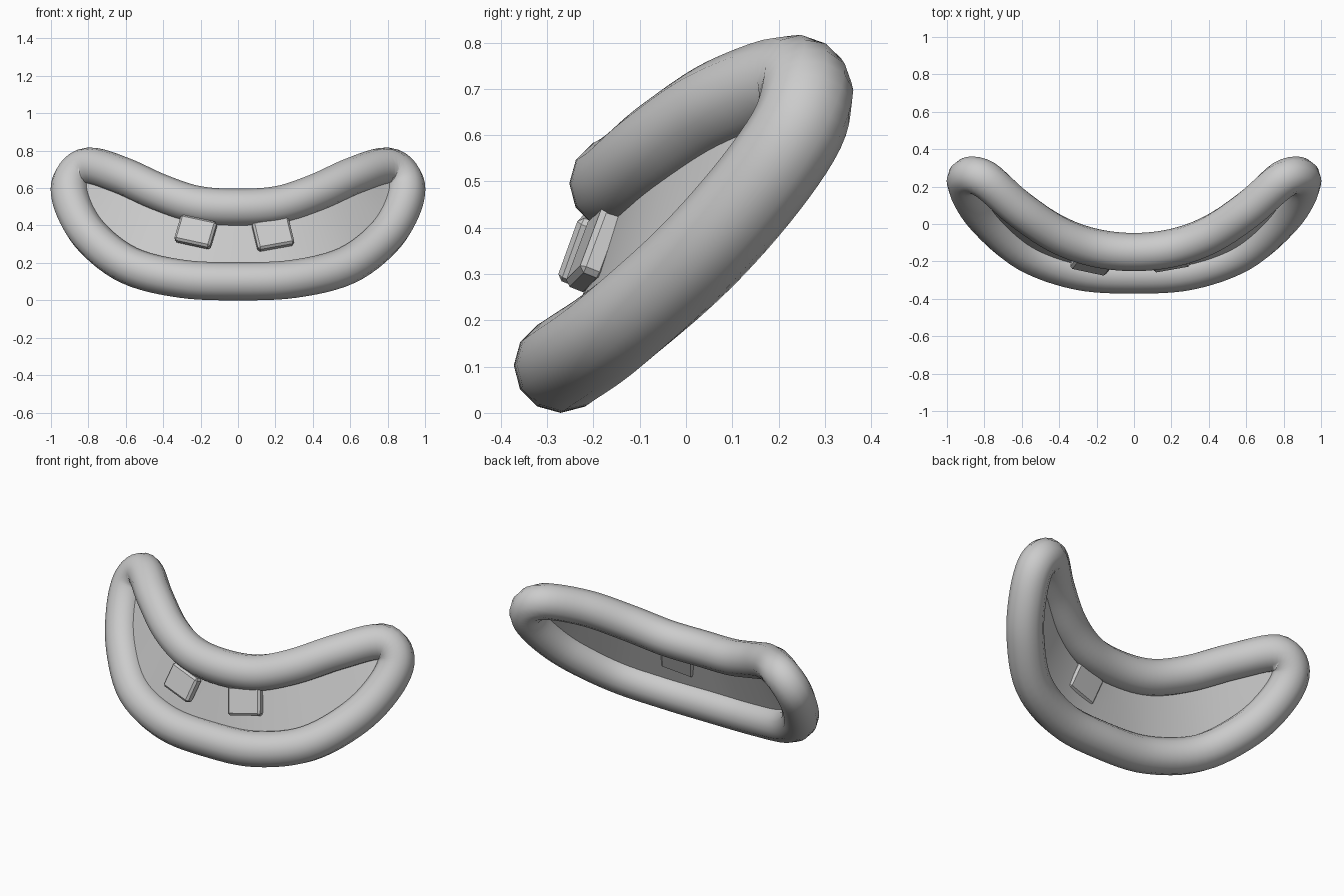
import bpy, bmesh, math
from mathutils import Vector

if "Cube" in bpy.data.objects:
    bpy.data.objects.remove(bpy.data.objects["Cube"])

grey = bpy.data.materials.new("soft grey")
grey.diffuse_color = (0.6, 0.6, 0.6, 1)
grey.use_nodes = True
grey.node_tree.nodes["Principled BSDF"].inputs["Base Color"].default_value = grey.diffuse_color

# Lip centreline, right half: bottom middle -> corner -> top middle
half = [(0, -.27, .102), (.3, -.25, .115), (.58, -.15, .185), (.78, .02, .335),
        (.88, .165, .50), (.893, .25, .635), (.80, .24, .715), (.62, .085, .665),
        (.42, -.05, .575), (.22, -.125, .51), (0, -.15, .495)]
ctrl = [Vector(p) for p in half]
ctrl += [Vector((-p.x, p.y, p.z)) for p in ctrl[-2:0:-1]]
SUB = 6


def smooth_loop(pts, sub):
    """Closed Catmull-Rom curve through the points."""
    out, n = [], len(pts)
    for i in range(n):
        a, b, c, d = (pts[(i + k) % n] for k in (-1, 0, 1, 2))
        for s in range(sub):
            t = s / sub
            out.append(0.5 * (2 * b + (c - a) * t + (2 * a - 5 * b + 4 * c - d) * t * t
                              + (3 * b - a - 3 * c + d) * t ** 3))
    return out


path = smooth_loop(ctrl, SUB)
M = len(path)


def add_mesh(name, bm, smooth=True):
    me = bpy.data.meshes.new(name)
    bm.to_mesh(me)
    bm.free()
    me.materials.append(grey)
    for p in me.polygons:
        p.use_smooth = smooth
    ob = bpy.data.objects.new(name, me)
    bpy.context.collection.objects.link(ob)
    return ob


# Lips: round tube swept along the loop
bm = bmesh.new()
R, SIDES = 0.102, 12
rings = []
for i, p in enumerate(path):
    t = (path[(i + 1) % M] - path[i - 1]).normalized()
    # reference axis leans across the mouth opening, never along the loop
    u = (Vector((0, -0.85, 0.5)) - t * t.dot(Vector((0, -0.85, 0.5)))).normalized()
    v = t.cross(u)
    rings.append([bm.verts.new(p + R * (math.cos(a) * u + math.sin(a) * v))
                  for a in (2 * math.pi * k / SIDES for k in range(SIDES))])
for i in range(M):
    r, s = rings[i], rings[(i + 1) % M]
    for k in range(SIDES):
        j = (k + 1) % SIDES
        bm.faces.new((r[k], r[j], s[j], s[k]))
bmesh.ops.recalc_face_normals(bm, faces=bm.faces)
add_mesh("lips", bm)

# Mouth lining: sheet spanning between the lower and upper lip
bm = bmesh.new()
q = M // 4
cols = []
for i in range(-q + 1, q):
    lo, hi = path[i % M], path[(M // 2 - i) % M]
    cols.append([bm.verts.new(lo.lerp(hi, k / 4)) for k in range(5)])
for a, b in zip(cols, cols[1:]):
    for k in range(4):
        bm.faces.new((a[k], b[k], b[k + 1], a[k + 1]))
add_mesh("mouth_lining", bm)


# Teeth: two crooked bevelled blocks
def tooth(name, loc, size, rot):
    bm = bmesh.new()
    bmesh.ops.create_cube(bm, size=1)
    bmesh.ops.scale(bm, vec=size, verts=bm.verts)
    bmesh.ops.bevel(bm, geom=bm.edges[:], offset=0.012, segments=1, affect='EDGES')
    ob = add_mesh(name, bm, False)
    ob.location = loc
    ob.rotation_euler = [math.radians(a) for a in rot]


tooth("left_tooth", (-.226, -.212, .365), (.2, .055, .15), (-22, 12, -12))
tooth("right_tooth", (.187, -.195, .355), (.2, .055, .16), (-22, -10, 10))
